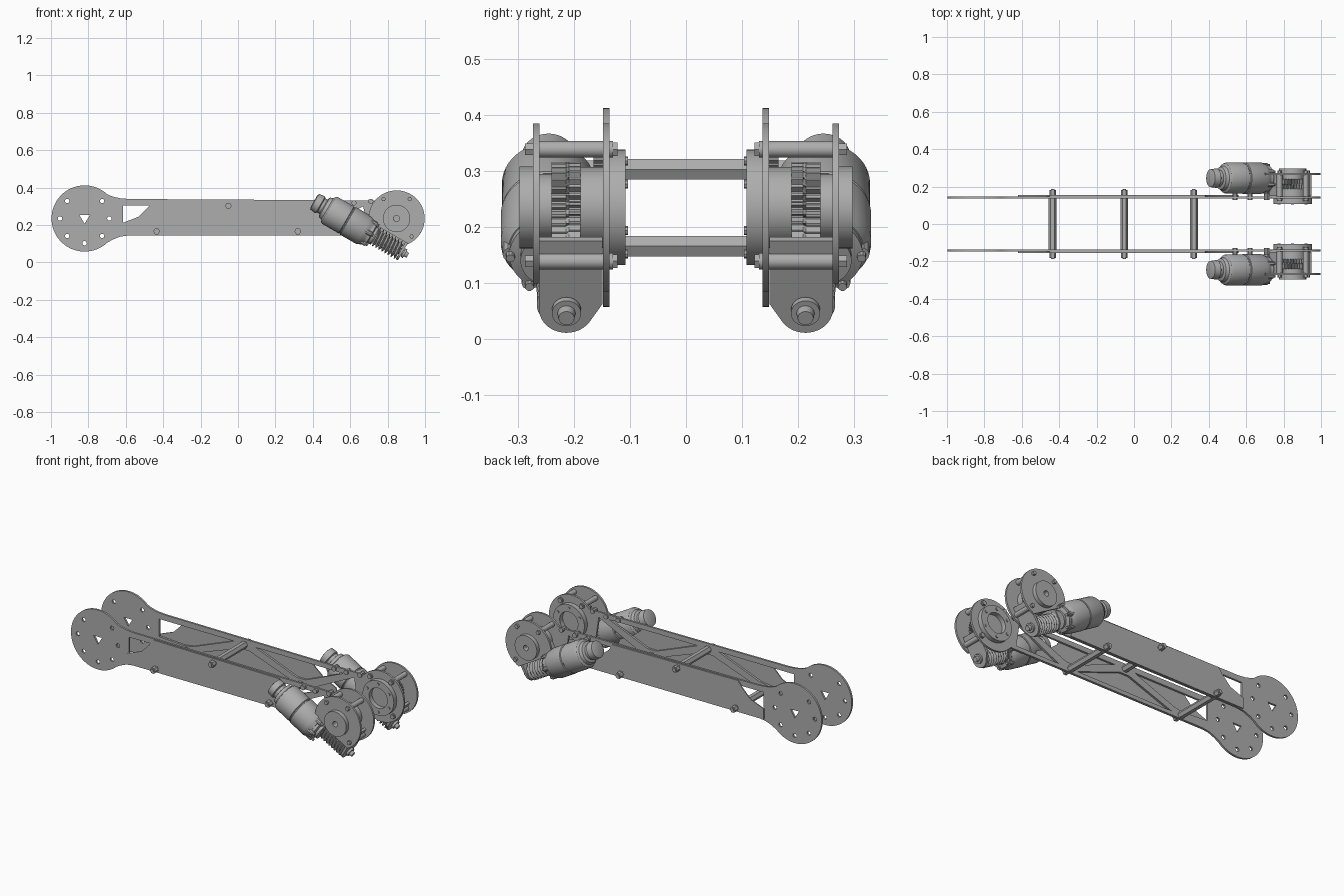
import bpy, bmesh, math
from math import sin, cos, pi, radians
from mathutils import Matrix, Vector

cube = bpy.data.objects.get("Cube")
if cube:
    bpy.data.objects.remove(cube, do_unlink=True)

metal = bpy.data.materials.new("grey_metal")
metal.use_nodes = True
GREY = (0.42, 0.42, 0.42, 1)
metal.diffuse_color = GREY
metal.node_tree.nodes["Principled BSDF"].inputs["Base Color"].default_value = GREY

made = []


def add(name, mesh, mirror=True):
    """Link a mesh as a part and mirror it to the other arm plate."""
    ob = bpy.data.objects.new(name, mesh)
    bpy.context.collection.objects.link(ob)
    mesh.materials.clear()
    mesh.materials.append(metal)
    if mirror:
        mod = ob.modifiers.new("other_side", 'MIRROR')
        mod.use_axis = (False, True, False)
        mod.use_clip = False
        mod.use_mirror_merge = False
    made.append(ob)
    return ob


def arc(cx, cy, r, a0, a1, n):
    return [(cx + r * cos(radians(a0 + (a1 - a0) * i / n)),
             cy + r * sin(radians(a0 + (a1 - a0) * i / n))) for i in range(n + 1)]


def circle(cx, cy, r, n=16):
    return arc(cx, cy, r, 0, 360, n)[:-1]


def plate(name, loops, thick, matrix):
    """Flat plate from an outline followed by its holes."""
    cu = bpy.data.curves.new(name, 'CURVE')
    cu.dimensions = '2D'
    cu.fill_mode = 'BOTH'
    cu.extrude = thick / 2
    for loop in loops:
        sp = cu.splines.new('POLY')
        sp.points.add(len(loop) - 1)
        for p, (x, y) in zip(sp.points, loop):
            p.co = (x, y, 0, 1)
        sp.use_cyclic_u = True
    tmp = bpy.data.objects.new(name + "_outline", cu)
    bpy.context.collection.objects.link(tmp)
    dg = bpy.context.evaluated_depsgraph_get()
    mesh = bpy.data.meshes.new_from_object(tmp.evaluated_get(dg))
    bpy.data.objects.remove(tmp, do_unlink=True)
    mesh.transform(matrix)
    return add(name, mesh)


def upright(y):
    return Matrix.Translation((0, y, 0)) @ Matrix.Rotation(pi / 2, 4, 'X')


def lathe(name, profile, origin, axis, seg=40, closed=False, wave=None, mirror=True):
    """Turned part: profile of (distance along axis, radius)."""
    bm = bmesh.new()
    rot = Vector(axis).to_track_quat('Z', 'Y')
    rings = []
    for t, r in profile:
        ring = []
        for j in range(seg):
            a = 2 * pi * j / seg
            q = r + (wave(t, a) if wave else 0)
            ring.append(bm.verts.new(rot @ Vector((q * cos(a), q * sin(a), t)) + Vector(origin)))
        rings.append(ring)
    pairs = list(zip(rings, rings[1:]))
    if closed:
        pairs.append((rings[-1], rings[0]))
    else:
        bm.faces.new(rings[0])
        bm.faces.new(rings[-1])
    for a, b in pairs:
        for j in range(seg):
            k = (j + 1) % seg
            bm.faces.new((a[j], a[k], b[k], b[j]))
    bmesh.ops.recalc_face_normals(bm, faces=bm.faces)
    mesh = bpy.data.meshes.new(name)
    bm.to_mesh(mesh)
    bm.free()
    return add(name, mesh, mirror)


def ring(name, y0, y1, r, hole, x, z):
    return lathe(name, [(y0, hole), (y0, r), (y1, r), (y1, hole)], (x, 0, z), (0, 1, 0), 48, True)


def pin(name, y0, y1, r, x, z, seg=12, mirror=True):
    return lathe(name, [(y0, r), (y1, r)], (x, 0, z), (0, 1, 0), seg, mirror=mirror)


# Long arm plate with truss windows and a round pad at each end
PX, GX, CZ = -0.82, 0.848, 0.235
outline = arc(PX, CZ, 0.177, 47, 313, 56)
outline += [(-0.67, 0.122), (-0.63, 0.138), (-0.58, 0.145)]
outline += arc(GX, CZ, 0.15, 217, 500, 48)
outline += [(-0.58, 0.339), (-0.63, 0.343), (-0.67, 0.352)]
windows = [
    [(-0.615, 0.305), (-0.615, 0.2), (-0.45, 0.19), (-0.39, 0.2), (-0.12, 0.305)],
    [(-0.37, 0.168), (0.27, 0.168), (-0.02, 0.272), (-0.08, 0.272)],
    [(0.02, 0.305), (0.29, 0.2), (0.35, 0.2), (0.6, 0.305)],
    [(0.4, 0.168), (0.69, 0.168), (0.67, 0.3)],
]
pad_holes = [circle(PX + 0.132 * cos(radians(a)), CZ + 0.132 * sin(radians(a)), 0.012, 10)
             for a in (0, 45, 135, 180, 225, 270, 315)]
pad_centre = [(PX - 0.028, CZ + 0.018), (PX, CZ - 0.028), (PX + 0.028, CZ + 0.018)]
plate("arm_plate", [outline, pad_centre] + windows + pad_holes, 0.012, upright(-0.142))

# Outer skin covering the truss
skin = [(-0.62, 0.147), (0.56, 0.147), (0.54, 0.2), (0.46, 0.24), (0.4, 0.29), (0.38, 0.326),
        (-0.45, 0.334), (-0.48, 0.295), (-0.53, 0.245), (-0.62, 0.21)]
plate("arm_skin", [skin], 0.006, upright(-0.151))

# Hex cross bars with end nuts
for i, (x, z) in enumerate([(-0.435, 0.166), (-0.052, 0.303), (0.32, 0.166)]):
    pin(f"cross_bar_{i}", -0.155, 0.155, 0.021, x, z, 6, mirror=False)
    pin(f"cross_bar_nut_{i}", -0.183, -0.15, 0.018, x, z, 6)
    pin(f"cross_bar_tip_{i}", -0.188, -0.18, 0.01, x, z)

# Gearbox outer plate, trimmed beside the worm
plate("gearbox_outer_plate", [arc(GX, CZ, 0.15, 295, 545, 48), circle(GX, CZ, 0.016)],
      0.012, upright(-0.267))

# Gearbox hub, drum, worm wheel and output flange
ring("outer_hub", -0.297, -0.261, 0.073, 0.016, GX, CZ)
ring("inner_drum", -0.188, -0.136, 0.072, 0.02, GX, CZ)
ring("output_flange", -0.137, -0.108, 0.103, 0.06, GX, CZ)
lathe("worm_wheel", [(-0.24 + 0.0052 * i, 0.072) for i in range(11)], (GX, 0, CZ), (0, 1, 0),
      120, wave=lambda t, a: 0.009 if sin(30 * a + 45 * t) > 0 else -0.004)
pin("wheel_collar", -0.262, -0.238, 0.06, GX, CZ, 40)

# Spacer bolts joining the gearbox plates
for i, a in enumerate((56, 124, -50)):
    x, z = GX + 0.125 * cos(radians(a)), CZ + 0.125 * sin(radians(a))
    pin(f"spacer_{i}", -0.27, -0.13, 0.015, x, z, 16)
    pin(f"spacer_head_{i}", -0.287, -0.27, 0.012, x, z, 6)
    pin(f"spacer_nut_{i}", -0.136, -0.122, 0.014, x, z, 6)
for i in range(6):
    a = radians(30 + 60 * i)
    pin(f"flange_bolt_{i}", -0.112, -0.103, 0.008, GX + 0.083 * cos(a), CZ + 0.083 * sin(a), 8)
for i, (x, z) in enumerate([(0.54, 0.318), (0.62, 0.318), (0.71, 0.327)]):
    pin(f"plate_screw_{i}", -0.165, -0.128, 0.014, x, z, 10)

# Sloping motor and worm drive
TILT = radians(30)
AXIS = Vector((cos(TILT), 0, -sin(TILT)))
UP = Vector((sin(TILT), 0, cos(TILT)))
START = Vector((0.436, 0, 0.31))
MOTOR = START + Vector((0, -0.245, 0))
WORM = START + Vector((0, -0.213, 0))
lathe("motor", [(-0.035, 0.032), (-0.03, 0.048), (0.005, 0.052), (0.01, 0.044), (0.025, 0.044),
                (0.03, 0.06), (0.048, 0.066), (0.055, 0.078), (0.065, 0.083), (0.165, 0.083),
                (0.168, 0.08), (0.173, 0.08), (0.176, 0.085), (0.275, 0.085), (0.29, 0.078),
                (0.305, 0.072)], MOTOR, AXIS, 48)
lathe("motor_flange", [(0.3, 0.07), (0.32, 0.07), (0.325, 0.05), (0.34, 0.05)], MOTOR, AXIS)
for i in range(6):
    a = 2 * pi * i / 6
    spot = MOTOR + UP * 0.068 * sin(a) + Vector((0, 0.068 * cos(a), 0))
    lathe(f"motor_bolt_{i}", [(0.27, 0.014), (0.318, 0.014), (0.318, 0.008), (0.332, 0.008)],
          spot, AXIS, 10)

PITCH = 0.019


def thread(t, a):
    return 0.022 * abs(2 * ((t / PITCH - a / (2 * pi)) % 1) - 1)


lathe("worm", [(0.345 + 0.15 * i / 64, 0.033) for i in range(65)], WORM, AXIS, 32, wave=thread)
lathe("worm_shaft", [(0.3, 0.018), (0.515, 0.018), (0.515, 0.026), (0.528, 0.026),
                     (0.528, 0.016), (0.545, 0.014)], WORM, AXIS, 24)

# Bearing plates at both ends of the worm
bearing = arc(0, 0, 0.049, 180, 325, 18) + [(0.064, 0.01), (0.064, 0.14), (-0.048, 0.14)]
for name, t in (("end_bearing_plate", 0.505), ("motor_bearing_plate", 0.338)):
    c = WORM + AXIS * t
    m = Matrix(((0, UP.x, AXIS.x, c.x), (1, 0, 0, c.y), (0, UP.z, AXIS.z, c.z), (0, 0, 0, 1)))
    plate(name, [bearing], 0.014, m)

# Smooth round surfaces, keep edges sharp
bpy.ops.object.select_all(action='DESELECT')
for ob in made:
    ob.select_set(True)
bpy.context.view_layer.objects.active = made[0]
bpy.ops.object.shade_smooth_by_angle(angle=radians(30))
